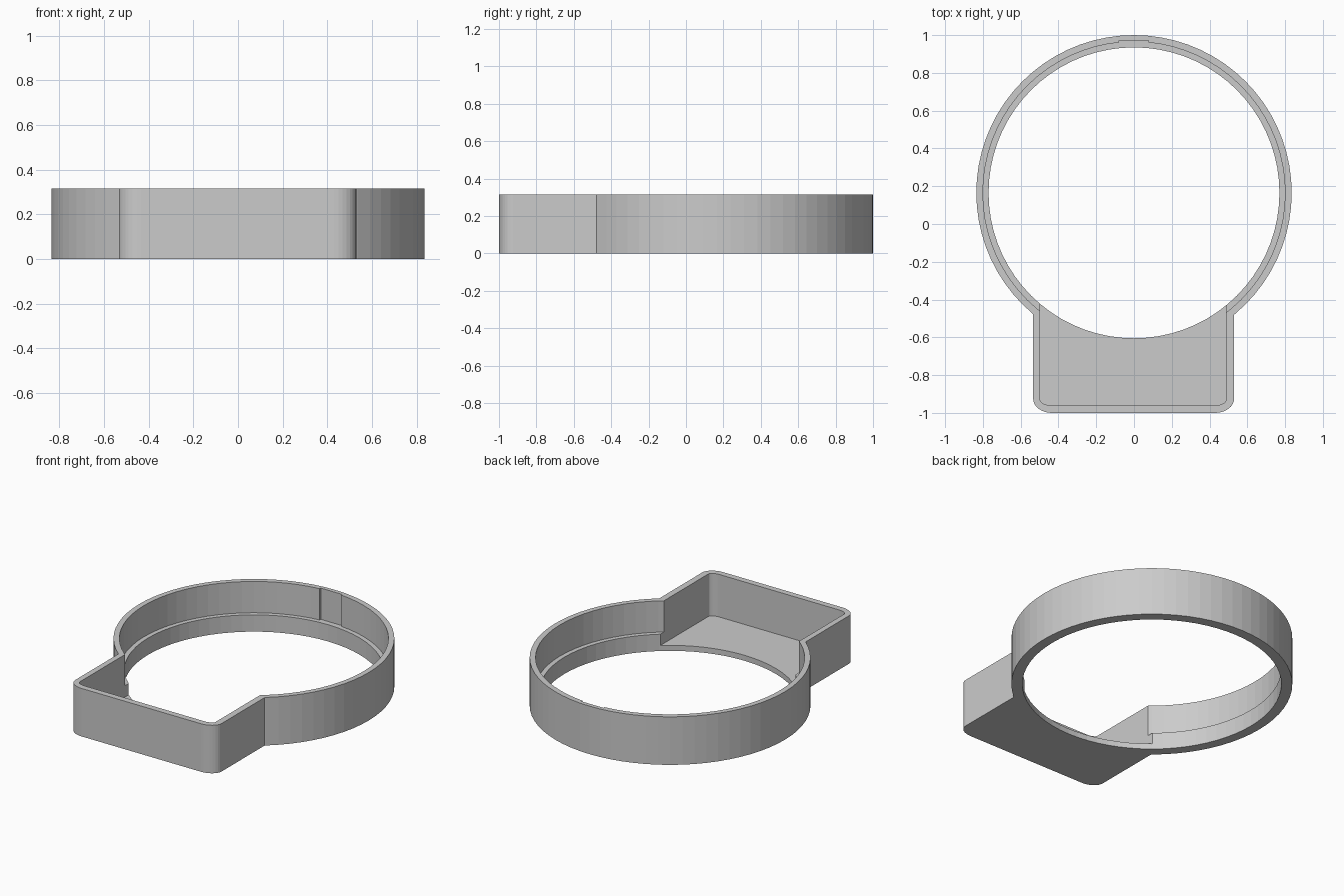
import bpy, bmesh
from math import cos, sin, pi, tau

cube = bpy.data.objects.get("Cube")
if cube:
    bpy.data.objects.remove(cube, do_unlink=True)

# Main dimensions
HEIGHT, LEDGE, FLOOR = 0.315, 0.11, 0.036
RING_Y, OUTER, SEAT, BORE = 0.165, 0.835, 0.80, 0.77
SEGMENTS = 72

grey = bpy.data.materials.new("grey plastic")
grey.use_nodes = True
colour = (0.6, 0.6, 0.6, 1)
grey.diffuse_color = colour
grey.node_tree.nodes["Principled BSDF"].inputs["Base Color"].default_value = colour


def prism(name, outline, low, high):
    """Extrude a flat outline between two heights."""
    bm = bmesh.new()
    base = bm.faces.new([bm.verts.new((x, y, low)) for x, y in outline])
    top = bmesh.ops.extrude_face_region(bm, geom=[base])["geom"]
    moved = [v for v in top if isinstance(v, bmesh.types.BMVert)]
    bmesh.ops.translate(bm, verts=moved, vec=(0, 0, high - low))
    bmesh.ops.recalc_face_normals(bm, faces=bm.faces)
    mesh = bpy.data.meshes.new(name)
    bm.to_mesh(mesh)
    bm.free()
    mesh.materials.append(grey)
    obj = bpy.data.objects.new(name, mesh)
    bpy.context.collection.objects.link(obj)
    return obj


def circle(radius):
    return [(radius * cos(tau * i / SEGMENTS), RING_Y + radius * sin(tau * i / SEGMENTS))
            for i in range(SEGMENTS)]


def tray(left, right, front, back, rx, ry, steps=8):
    """Rectangle whose two front corners are rounded."""
    points = [(right, back), (left, back)]
    for cx, start in ((left + rx, pi), (right - rx, 1.5 * pi)):
        for i in range(steps + 1):
            a = start + pi / 2 * i / steps
            points.append((cx + rx * cos(a), front + ry + ry * sin(a)))
    return points


def combine(target, other, operation):
    mod = target.modifiers.new(operation.lower(), "BOOLEAN")
    mod.operation, mod.solver, mod.object = operation, "EXACT", other
    bpy.context.view_layer.objects.active = target
    bpy.ops.object.modifier_apply(modifier=mod.name)
    bpy.data.objects.remove(other, do_unlink=True)


# Solid ring with the front box joined to it
housing = prism("ring_housing", circle(OUTER), 0, HEIGHT)
combine(housing, prism("front_box", tray(-0.534, 0.530, -1, -0.2, 0.10, 0.075), 0, HEIGHT), "UNION")

# Through bore, stepped seat, box pocket and back notch
ABOVE = HEIGHT + 0.2
notch = [(-0.08, 0.8), (0.078, 0.8), (0.078, 0.972), (-0.08, 0.972)]
for name, outline, low in (
    ("bore", circle(BORE), -0.2),
    ("seat", circle(SEAT), LEDGE),
    ("pocket", tray(-0.497, 0.488, -0.96, -0.2, 0.06, 0.03), FLOOR),
    ("back_notch", notch, LEDGE),
):
    combine(housing, prism(name, outline, low, ABOVE), "DIFFERENCE")
